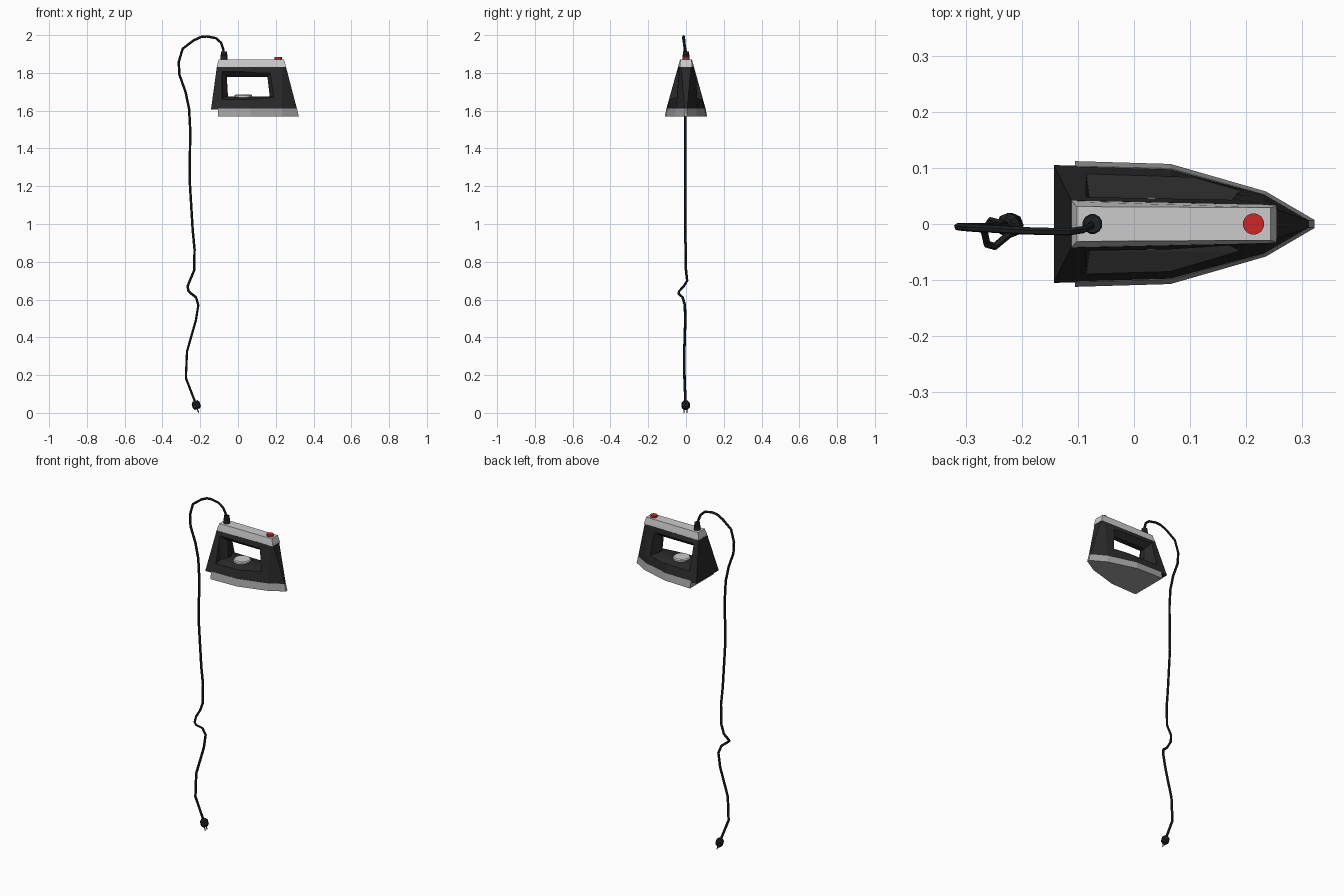
import bpy, bmesh, math
from mathutils import Vector

if "Cube" in bpy.data.objects:
    bpy.data.objects.remove(bpy.data.objects["Cube"])


def material(name, rgb):
    m = bpy.data.materials.new(name)
    m.diffuse_color = (*rgb, 1)
    m.use_nodes = True
    m.node_tree.nodes["Principled BSDF"].inputs["Base Color"].default_value = m.diffuse_color
    return m


BLACK = material("black plastic", (0.022, 0.022, 0.022))
CORD = material("cord black", (0.014, 0.015, 0.017))
STEEL = material("sole grey", (0.36, 0.36, 0.36))
LIGHT = material("light grey", (0.6, 0.6, 0.6))
RED = material("button red", (0.62, 0.018, 0.022))


def loft(name, rings, mat):
    """Skin a stack of equal-sized point rings and cap both ends."""
    bm = bmesh.new()
    vs = [[bm.verts.new(p) for p in r] for r in rings]
    n = len(vs[0])
    for a, b in zip(vs, vs[1:]):
        for i in range(n):
            bm.faces.new((a[i], a[(i + 1) % n], b[(i + 1) % n], b[i]))
    bm.faces.new(vs[0])
    bm.faces.new(vs[-1])
    bmesh.ops.recalc_face_normals(bm, faces=bm.faces)
    me = bpy.data.meshes.new(name)
    bm.to_mesh(me)
    bm.free()
    me.materials.append(mat)
    ob = bpy.data.objects.new(name, me)
    bpy.context.collection.objects.link(ob)
    return ob


def outline(half, z):
    """Mirror a half outline (x, y) across y = 0; z may vary by point."""
    zs = z if isinstance(z, list) else [z] * len(half)
    pts = [(x, y, h) for (x, y), h in zip(half, zs)]
    return pts + [(x, -y, h) for x, y, h in reversed(pts)]


def rod(name, base, axis, profile, mat, sides=16):
    """Turned part: profile is (distance along axis, radius)."""
    axis = Vector(axis).normalized()
    u = axis.orthogonal().normalized()
    v = axis.cross(u)
    rings = []
    for d, r in profile:
        c = Vector(base) + axis * d
        rings.append([c + r * (u * math.cos(t) + v * math.sin(t))
                      for t in (2 * math.pi * i / sides for i in range(sides))])
    return loft(name, rings, mat)


# Metal sole plate
loft("sole_plate", [
    outline([(-0.105, 0.112), (0.065, 0.107), (0.235, 0.058), (0.322, 0.007)], 1.57),
    outline([(-0.105, 0.103), (0.065, 0.099), (0.231, 0.053), (0.312, 0.006)], 1.612),
], STEEL)

# Plastic body with handle opening
body = loft("body", [
    outline([(-0.143, 0.105), (0.065, 0.099), (0.231, 0.053), (0.312, 0.006)],
            [1.606, 1.606, 1.61, 1.61]),
    outline([(-0.112, 0.042), (0.065, 0.038), (0.235, 0.034), (0.254, 0.026)], 1.832),
], BLACK)


def opening(y, x0, x1, z0, z1):
    return [(x0, y, z0), (x1, y, z0), (x1 - 0.012, y, z1), (x0 - 0.006, y, z1)]


flare = [(0.015, -0.053, 0.168, 1.675, 1.778),
         (0.05, -0.08, 0.19, 1.67, 1.81),
         (0.13, -0.09, 0.2, 1.645, 1.815)]
rings = [opening(-f[0], *f[1:]) for f in reversed(flare)] + [opening(*f) for f in flare]
cutter = loft("opening_cutter", rings, BLACK)
cutter.hide_render = True
mod = body.modifiers.new("opening", "BOOLEAN")
mod.operation = "DIFFERENCE"
mod.solver = "EXACT"
mod.object = cutter
bpy.context.view_layer.objects.active = body
bpy.ops.object.modifier_apply(modifier=mod.name)
bpy.data.objects.remove(cutter)

# Light cap on the handle
loft("handle_cap", [
    outline([(-0.112, 0.042), (0.254, 0.034)], 1.83),
    outline([(-0.11, 0.04), (0.252, 0.032)], 1.842),
    outline([(-0.102, 0.031), (0.243, 0.029)], 1.872),
], LIGHT)

# Temperature dial, button and cord sleeve
rod("dial", (0.028, 0, 1.665), (0, 0, 1), [(0, 0.048), (0.015, 0.048), (0.02, 0.042)], LIGHT, 20)
rod("steam_button", (0.213, 0, 1.868), (0, 0, 1), [(0, 0.019), (0.015, 0.019)], RED, 20)
rod("cord_sleeve", (-0.074, 0, 1.868), (0, 0, 1),
    [(0, 0.018), (0.028, 0.018), (0.03, 0.016), (0.046, 0.016)], CORD, 12)

# Hanging cord
path = [(-0.075, 0, 1.90), (-0.078, -0.004, 1.925), (-0.09, -0.01, 1.96), (-0.117, -0.014, 1.984),
        (-0.165, -0.013, 1.993), (-0.197, -0.012, 1.99), (-0.235, -0.01, 1.972),
        (-0.293, -0.007, 1.928), (-0.314, -0.005, 1.857), (-0.31, -0.005, 1.79),
        (-0.278, -0.005, 1.70), (-0.259, -0.005, 1.61), (-0.253, -0.005, 1.5),
        (-0.256, -0.005, 1.235), (-0.24, -0.004, 0.97), (-0.23, -0.002, 0.865),
        (-0.232, 0, 0.755), (-0.255, 0.006, 0.7), (-0.267, -0.012, 0.67),
        (-0.262, -0.036, 0.645), (-0.248, -0.04, 0.632), (-0.222, -0.018, 0.612),
        (-0.21, -0.006, 0.57), (-0.223, -0.004, 0.49), (-0.27, -0.009, 0.325),
        (-0.276, -0.008, 0.185), (-0.228, -0.003, 0.06)]
cu = bpy.data.curves.new("cord", "CURVE")
cu.dimensions = "3D"
cu.bevel_depth = 0.0068
cu.bevel_resolution = 1
cu.use_fill_caps = True
sp = cu.splines.new("POLY")
sp.points.add(len(path) - 1)
for p, co in zip(sp.points, path):
    p.co = (*co, 1)
sp.use_smooth = False
cu.materials.append(CORD)
cord = bpy.data.objects.new("cord", cu)
bpy.context.collection.objects.link(cord)

# Plug with two prongs
axis = Vector((0.3, 0, -1)).normalized()
base = Vector((-0.228, -0.002, 0.064))
rod("plug", base, axis, [(0, 0.012), (0.012, 0.022), (0.036, 0.022), (0.046, 0.014)], CORD, 8)
for i, s in enumerate((-1, 1)):
    start = base + axis * 0.044 + Vector((0, s * 0.008, 0))
    rod(f"plug_prong_{i + 1}", start, axis, [(0, 0.003), (0.022, 0.003)], CORD, 6)
